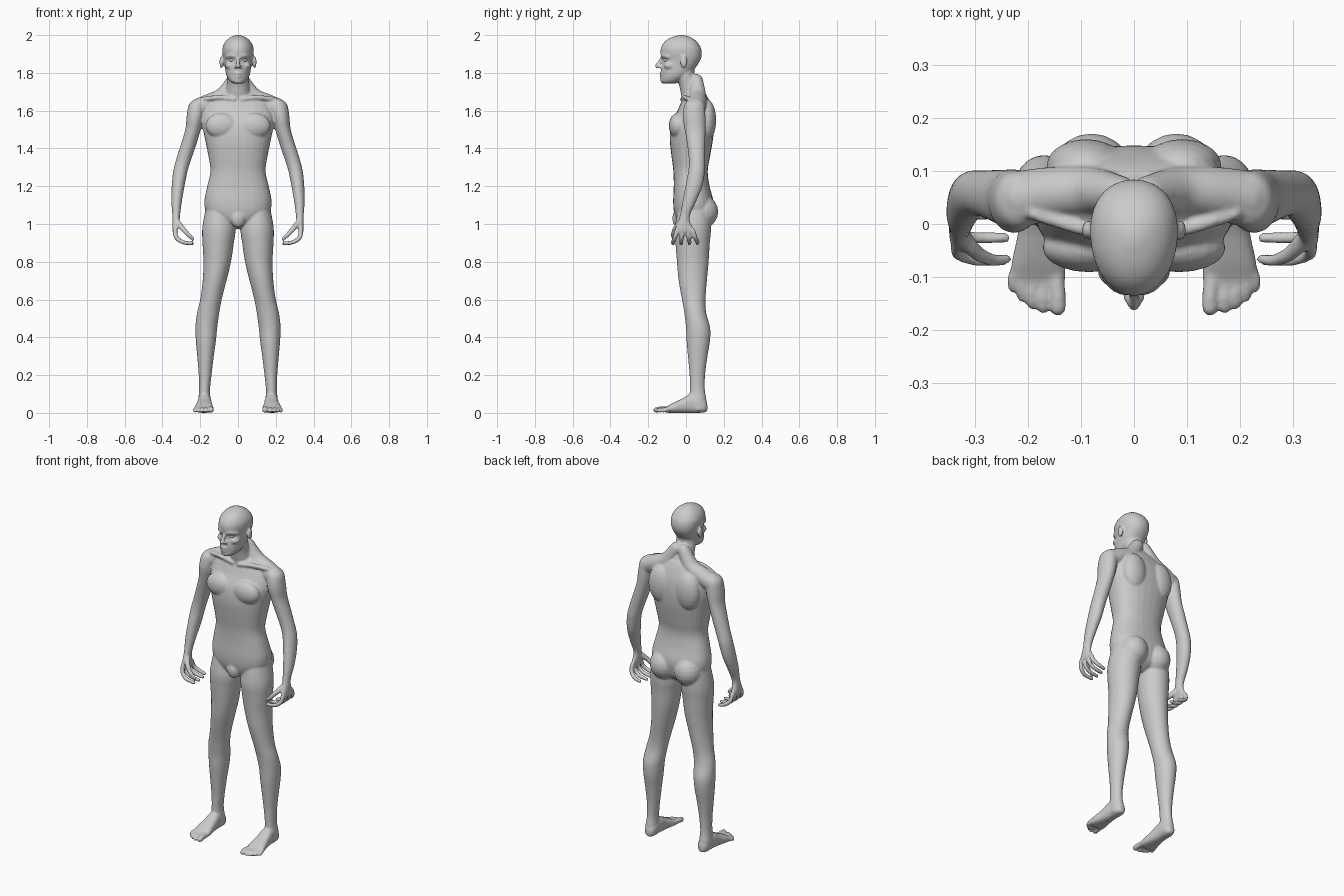
import bpy, bmesh
from math import sin, cos, pi
from mathutils import Vector


def spline(rows, steps):
    """Catmull-Rom interpolation of rows of numbers."""
    out = []
    for i in range(len(rows) - 1):
        a, b, c, d = (rows[max(0, min(len(rows) - 1, i + k))] for k in (-1, 0, 1, 2))
        for j in range(steps):
            t = j / steps
            out.append([0.5 * (2*q + (r - p)*t + (2*p - 5*q + 4*r - s)*t*t + (3*q - p - 3*r + s)*t**3)
                        for p, q, r, s in zip(a, b, c, d)])
    return out + [list(rows[-1])]


def skin(bm, rings, side):
    """Bridge rings of points into a closed shell, mirrored if side is -1."""
    rings = [[bm.verts.new((p[0]*side, p[1], p[2])) for p in ring] for ring in rings]
    n = len(rings[0])
    for a, b in zip(rings, rings[1:]):
        for k in range(n):
            f = (a[k], a[(k+1) % n], b[(k+1) % n], b[k])
            bm.faces.new(f if side > 0 else f[::-1])
    bm.faces.new(rings[0][::-side])
    bm.faces.new(rings[-1][::side])


def loft(bm, rows, side=1, power=2.0, taper=0.0, along_y=False, n=28):
    """Skin oval rings (x, y, z, rx, r2); rings lie flat, or upright if along_y."""
    rings = []
    for x, y, z, rx, r2 in spline(rows, 4):
        ring = []
        for k in range(n):
            c, s = cos(2*pi*k/n), sin(2*pi*k/n)
            u = abs(c)**(2/power) * (1 if c > 0 else -1) * rx * (1 + taper*s)
            v = abs(s)**(2/power) * (1 if s > 0 else -1) * r2
            ring.append((x + u, y, z + v) if along_y else (x + u, y + v, z))
        rings.append(ring)
    skin(bm, rings, side)


def span(rows):
    """(z, front y, back y, half width) -> centred loft rows."""
    return [(0, (f + b)/2, z, w, (b - f)/2) for z, f, b, w in rows]


def ball(bm, c, r, side=1, n=20):
    rings = []
    for i in range(11):
        h = -1.5 + 3*i/10
        rings.append([(c[0] + r[0]*cos(h)*cos(2*pi*k/n), c[1] + r[1]*cos(h)*sin(2*pi*k/n),
                       c[2] + r[2]*sin(h)) for k in range(n)])
    skin(bm, rings, side)


def chain(bm, pts, side=1, n=12):
    """Round-ended tapered tube through (x, y, z, r) points."""
    path = [(Vector(p[:3]), p[3]) for p in spline(pts, 4)]
    rings = []
    for i, (c, r) in enumerate(path):
        t = (path[min(i + 1, len(path) - 1)][0] - path[max(i - 1, 0)][0]).normalized()
        if i == 0:
            u = t.orthogonal()
        u = (u - t*u.dot(t)).normalized()
        v = t.cross(u)
        bend = [0]
        if i == 0:
            bend = [-1.4, -1.0, -0.5, 0]
        if i == len(path) - 1:
            bend = [0, 0.5, 1.0, 1.4]
        for h in bend:
            rings.append([c + t*r*sin(h) + (u*cos(2*pi*k/n) + v*sin(2*pi*k/n))*r*cos(h) for k in range(n)])
    skin(bm, rings, side)


def make(name, bm, voxel=None):
    bmesh.ops.recalc_face_normals(bm, faces=bm.faces)
    me = bpy.data.meshes.new(name)
    bm.to_mesh(me)
    bm.free()
    ob = bpy.data.objects.new(name, me)
    bpy.context.collection.objects.link(ob)
    bpy.ops.object.select_all(action='DESELECT')
    ob.select_set(True)
    bpy.context.view_layer.objects.active = ob
    if voxel:
        m = ob.modifiers.new("fuse", 'REMESH')
        m.mode, m.voxel_size = 'VOXEL', voxel
        m = ob.modifiers.new("soften", 'SMOOTH')
        m.factor, m.iterations = 0.5, 6
        for mod in list(ob.modifiers):
            bpy.ops.object.modifier_apply(modifier=mod.name)
    bpy.ops.object.shade_smooth()


body = bmesh.new()

# torso
loft(body, span([
    (0.975, 0.00, 0.07, 0.03), (1.01, -0.045, 0.12, 0.10), (1.06, -0.063, 0.14, 0.165),
    (1.12, -0.068, 0.145, 0.178), (1.20, -0.065, 0.125, 0.163), (1.28, -0.067, 0.115, 0.146),
    (1.36, -0.077, 0.128, 0.157), (1.45, -0.086, 0.143, 0.175), (1.53, -0.078, 0.148, 0.19),
    (1.60, -0.045, 0.14, 0.185), (1.66, -0.02, 0.12, 0.15), (1.70, 0.0, 0.10, 0.08)]), power=2.3)
ball(body, (0, -0.04, 1.03), (0.04, 0.032, 0.05))

# neck
loft(body, span([(1.62, -0.01, 0.12, 0.08), (1.68, -0.025, 0.108, 0.07), (1.73, -0.035, 0.078, 0.06),
                 (1.79, -0.05, 0.045, 0.058), (1.85, -0.05, 0.05, 0.055)]))

# head
loft(body, span([
    (1.743, -0.122, -0.06, 0.022), (1.755, -0.132, -0.03, 0.043), (1.785, -0.132, 0.01, 0.061),
    (1.82, -0.132, 0.045, 0.068), (1.865, -0.124, 0.075, 0.075), (1.90, -0.135, 0.084, 0.081),
    (1.935, -0.132, 0.078, 0.081), (1.965, -0.114, 0.058, 0.067), (1.985, -0.085, 0.032, 0.046),
    (1.997, -0.05, 0.002, 0.022), (2.001, -0.03, -0.02, 0.005)]), power=2.15, taper=0.1)

# nose, lips and chin
chain(body, [(0, -0.125, 1.88, 0.009), (0, -0.142, 1.855, 0.010), (0, -0.153, 1.836, 0.012)])
chain(body, [(-0.022, -0.123, 1.795, 0.006), (0, -0.134, 1.797, 0.008), (0.022, -0.123, 1.795, 0.006)])
chain(body, [(-0.018, -0.122, 1.780, 0.006), (0, -0.132, 1.779, 0.009), (0.018, -0.122, 1.780, 0.006)])
ball(body, (0, -0.115, 1.758), (0.024, 0.021, 0.016))

for s in (1, -1):
    # brow, cheek, nostril and ear
    chain(body, [(0.012, -0.126, 1.888, 0.010), (0.035, -0.118, 1.892, 0.011), (0.057, -0.092, 1.885, 0.010)], s)
    ball(body, (0.043, -0.086, 1.838), (0.026, 0.032, 0.02), s)
    ball(body, (0.013, -0.138, 1.832), (0.009, 0.011, 0.008), s)
    ball(body, (0.088, -0.012, 1.857), (0.010, 0.019, 0.033), s)

    # trapezius, collar, chest, shoulder blade and buttock
    chain(body, [(0.025, 0.055, 1.76, 0.035), (0.08, 0.062, 1.678, 0.045), (0.15, 0.058, 1.64, 0.05),
                 (0.21, 0.048, 1.612, 0.053)], s, 20)
    chain(body, [(0.02, -0.02, 1.66, 0.012), (0.10, -0.008, 1.67, 0.013), (0.19, 0.02, 1.66, 0.013)], s)
    ball(body, (0.085, -0.045, 1.52), (0.088, 0.046, 0.068), s)
    ball(body, (0.09, 0.11, 1.55), (0.075, 0.05, 0.11), s)
    ball(body, (0.08, 0.085, 1.065), (0.082, 0.086, 0.088), s)

    # arm
    loft(body, [
        (0.205, 0.048, 1.66, 0.02, 0.03), (0.217, 0.045, 1.635, 0.042, 0.052), (0.226, 0.043, 1.57, 0.046, 0.06),
        (0.238, 0.048, 1.50, 0.041, 0.055), (0.262, 0.054, 1.42, 0.041, 0.048), (0.288, 0.058, 1.34, 0.040, 0.043),
        (0.305, 0.056, 1.28, 0.038, 0.044), (0.317, 0.042, 1.20, 0.034, 0.045), (0.325, 0.018, 1.12, 0.028, 0.036),
        (0.327, -0.004, 1.05, 0.021, 0.027), (0.329, -0.010, 1.01, 0.019, 0.033),
        (0.333, -0.008, 0.975, 0.015, 0.050), (0.333, -0.006, 0.955, 0.012, 0.050)], s)

    # fingers and thumb
    for k, t, tip in ((-0.048, -0.068, 0.245), (-0.019, -0.026, 0.242), (0.010, 0.018, 0.248), (0.036, 0.060, 0.265)):
        chain(body, [(0.333, k, 0.965, 0.013), (0.327, (k + t)/2, 0.93, 0.0125),
                     (0.295, t, 0.905, 0.0115), (tip, t, 0.897, 0.010)], s)
    chain(body, [(0.322, -0.025, 1.01, 0.017), (0.295, -0.055, 0.978, 0.0145),
                 (0.265, -0.068, 0.945, 0.012), (0.240, -0.066, 0.922, 0.010)], s)

    # leg
    loft(body, [
        (0.10, 0.045, 1.09, 0.07, 0.085), (0.101, 0.037, 0.98, 0.088, 0.096), (0.105, 0.035, 0.90, 0.083, 0.091),
        (0.110, 0.036, 0.80, 0.073, 0.084), (0.124, 0.036, 0.70, 0.063, 0.075), (0.143, 0.041, 0.60, 0.057, 0.062),
        (0.158, 0.049, 0.53, 0.059, 0.058), (0.168, 0.064, 0.45, 0.058, 0.064), (0.170, 0.065, 0.38, 0.053, 0.062),
        (0.172, 0.062, 0.30, 0.044, 0.052), (0.174, 0.060, 0.20, 0.034, 0.041), (0.177, 0.060, 0.12, 0.029, 0.040),
        (0.178, 0.064, 0.06, 0.034, 0.046), (0.178, 0.066, 0.015, 0.032, 0.044)], s)
    ball(body, (0.152, 0.022, 0.555), (0.032, 0.034, 0.045), s)

    # foot
    loft(body, [
        (0.176, 0.113, 0.030, 0.014, 0.020), (0.176, 0.09, 0.038, 0.032, 0.037), (0.177, 0.03, 0.050, 0.036, 0.050),
        (0.178, -0.02, 0.038, 0.041, 0.038), (0.180, -0.07, 0.026, 0.050, 0.026),
        (0.180, -0.10, 0.018, 0.052, 0.017), (0.180, -0.115, 0.016, 0.046, 0.012)], s, power=2.5, along_y=True)

    # toes
    for x, tip, r in ((0.143, -0.158, 0.0155), (0.171, -0.160, 0.0105), (0.192, -0.151, 0.0105),
                      (0.211, -0.138, 0.010), (0.228, -0.120, 0.010)):
        chain(body, [(0.18 + (x - 0.18)*0.85, -0.085, 0.02, r), (x, tip + 0.022, 0.019, r), (x, tip, r, r)], s)

make("body", body, 0.0055)

# eyes
for s, label in ((1, "left"), (-1, "right")):
    eye = bmesh.new()
    ball(eye, (0.032, -0.104, 1.868), (0.015, 0.0145, 0.010), s)
    make(label + "_eye", eye)
